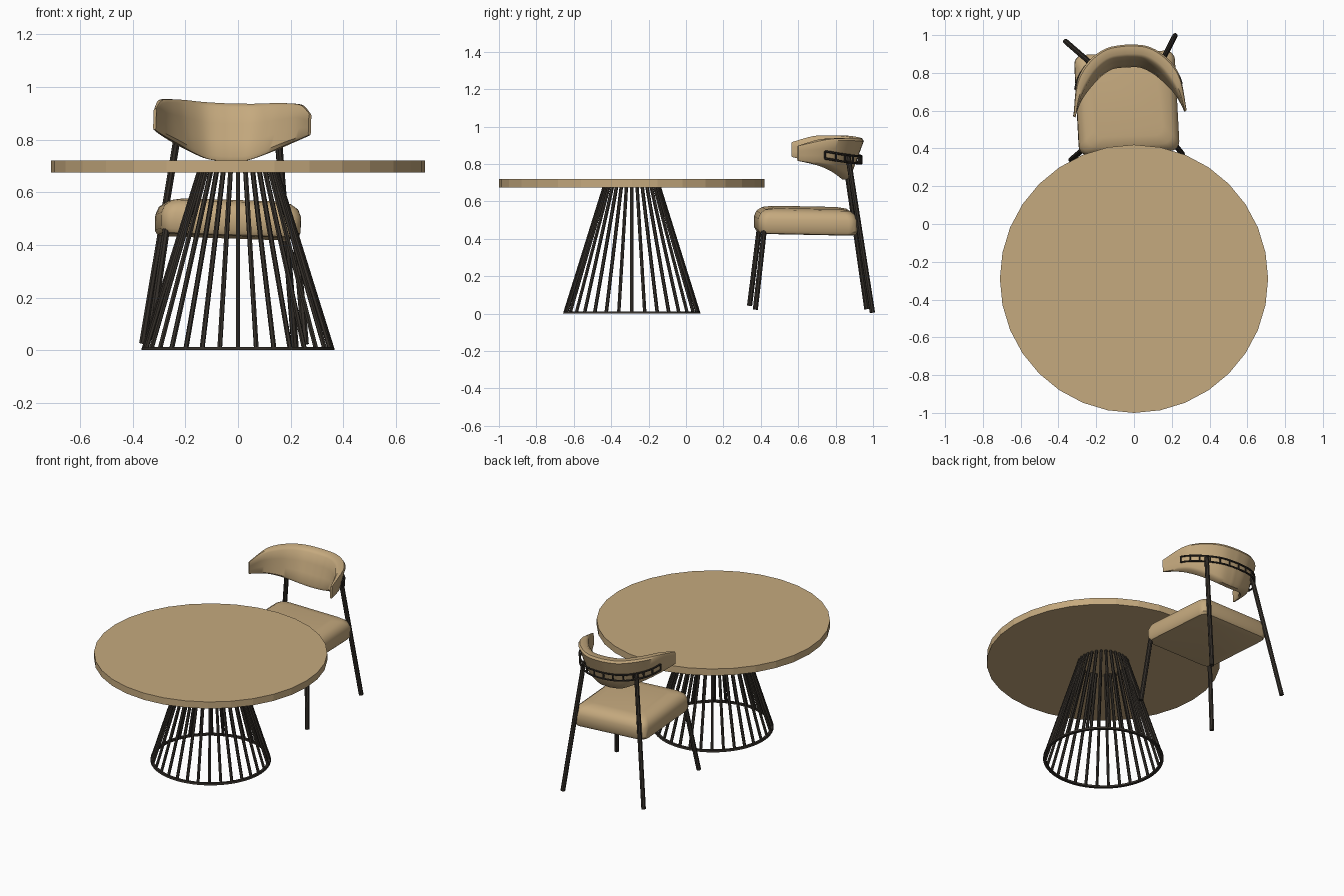
import bpy, bmesh, math
from mathutils import Vector, Matrix

if "Cube" in bpy.data.objects:
    bpy.data.objects.remove(bpy.data.objects["Cube"])

def material(name, rgb):
    m = bpy.data.materials.new(name)
    m.diffuse_color = (*rgb, 1)
    m.use_nodes = True
    m.node_tree.nodes["Principled BSDF"].inputs["Base Color"].default_value = m.diffuse_color
    return m

TAN = material("warm tan", (0.56, 0.40, 0.21))
DARK = material("dark metal", (0.035, 0.029, 0.023))

# The chair stands slightly turned and tilted behind the table
CHAIR = (Matrix.Translation((-0.055, 0.64, 0)) @ Matrix.Rotation(math.radians(3), 4, 'Z')
         @ Matrix.Rotation(math.radians(2), 4, 'Y'))
TABLE = Matrix.Translation((0, -0.29, 0))

def finish(name, bm, mat, matrix, smooth=None):
    bmesh.ops.recalc_face_normals(bm, faces=bm.faces)
    me = bpy.data.meshes.new(name)
    bm.to_mesh(me)
    bm.free()
    ob = bpy.data.objects.new(name, me)
    bpy.context.collection.objects.link(ob)
    me.materials.append(mat)
    ob.matrix_world = matrix
    if smooth:
        bpy.ops.object.select_all(action='DESELECT')
        ob.select_set(True)
        bpy.context.view_layer.objects.active = ob
        bpy.ops.object.shade_smooth_by_angle(angle=math.radians(smooth))
    return ob

def loft(bm, rings, closed=False):
    """Skin a list of point rings; cap the ends unless closed."""
    vs = [[bm.verts.new(p) for p in r] for r in rings]
    n = len(vs[0])
    pairs = list(zip(vs, vs[1:])) + ([(vs[-1], vs[0])] if closed else [])
    for a, b in pairs:
        for i in range(n):
            j = (i + 1) % n
            bm.faces.new((a[i], a[j], b[j], b[i]))
    if not closed:
        bm.faces.new(vs[0])
        bm.faces.new(vs[-1])

def rod(bm, a, b, r, sides=6):
    a, b = Vector(a), Vector(b)
    q = (b - a).to_track_quat('Z', 'Y')
    circle = [q @ Vector((r * math.cos(t), r * math.sin(t), 0))
              for t in (2 * math.pi * (i + .5) / sides for i in range(sides))]
    loft(bm, [[a + c for c in circle], [b + c for c in circle]])

def curve(table, u):
    """Smooth (Catmull-Rom) lookup in a short table, u in 0..1, mirrored at 0."""
    s = u * (len(table) - 1)
    i = min(int(s), len(table) - 2)
    f = s - i
    p1, p2 = table[i], table[i + 1]
    p0 = table[i - 1] if i else p1
    p3 = table[i + 2] if i + 2 < len(table) else 2 * p2 - p1
    return p1 + .5 * f * (p2 - p0 + f * (2*p0 - 5*p1 + 4*p2 - p3 + f * (3*(p1 - p2) + p3 - p0)))

# ---------- Table ----------
bm = bmesh.new()
bmesh.ops.create_cone(bm, cap_ends=True, segments=32, radius1=0.71, radius2=0.71, depth=0.045,
                      matrix=Matrix.Translation((0, 0, 0.6975)))
finish("table_top", bm, TAN, TABLE)

bm = bmesh.new()
for k in range(32):
    c, s = math.cos(k * math.pi / 16), math.sin(k * math.pi / 16)
    rod(bm, (.357 * c, .357 * s, .004), (.147 * c, .147 * s, .677), .0095)
finish("table_base_rods", bm, DARK, TABLE)

bm = bmesh.new()
rings = []
for k in range(64):
    c, s = math.cos(k * math.pi / 32), math.sin(k * math.pi / 32)
    rings.append([(r * c, r * s, z) for r, z in ((.349, 0), (.367, 0), (.365, .013), (.349, .013))])
loft(bm, rings, closed=True)
finish("table_base_ring", bm, DARK, TABLE)

# ---------- Chair seat: stacked rounded squares ----------
bm = bmesh.new()
rings = []
for inset, z in ((.03, .43), (.01, .434), (0, .45), (0, .51), (.012, .54), (.04, .56), (.085, .568)):
    half, rad = .266 - inset, .05
    ring = []
    for q in range(4):
        for k in range(6):
            a = math.pi / 2 * (q + k / 5)
            cx = (half - rad) * (1 if q in (0, 3) else -1)
            cy = (half - rad) * (1 if q < 2 else -1)
            y = cy + rad * math.sin(a)
            ring.append((cx + rad * math.cos(a), y, z - .02 * y))
    rings.append(ring)
loft(bm, rings)
finish("seat", bm, TAN, CHAIR, 40)

# ---------- Chair legs ----------
for name, foot, top in (("front", (.295, -.285, .033), (.245, -.235, .46)),
                        ("rear", (.29, .342, .016), (.187, .215, .85))):
    for side, label in ((-1, "left"), (1, "right")):
        bm = bmesh.new()
        rod(bm, (side * foot[0], *foot[1:]), (side * top[0], *top[1:]), .0145, 8)
        finish(f"{name}_leg_{label}", bm, DARK, CHAIR)

# ---------- Backrest: crescent shell lofted from side to side ----------
OUT_X = (0, .10, .18, .245, .28, .30)
OUT_Y = (.315, .303, .26, .19, .105, -.055)
IN_X = (0, .09, .165, .22, .262, .290)
IN_Y = (.245, .235, .185, .115, .035, -.062)
TOP_Z = (.938, .94, .945, .946, .94, .908)
LOW_Z = (.718, .724, .748, .777, .803, .828)
SECTION = ((0, .08), (0, .36), (0, .65), (0, .93), (.2, 1), (.8, 1),
           (1, .93), (1, .65), (1, .36), (1, .08), (.8, 0), (.2, 0))

bm = bmesh.new()
rings = []
N = 48
for i in range(N + 1):
    t = 2 * i / N - 1
    u, sgn = abs(t), (1 if t > 0 else -1)
    zt, zb = curve(TOP_Z, u), curve(LOW_Z, u)
    outer = Vector((curve(OUT_X, u), curve(OUT_Y, u)))
    inner = Vector((curve(IN_X, u), curve(IN_Y, u)))
    ring = []
    for w, h in SECTION:
        p = inner.lerp(outer, w)
        drop = (1 - h) * (zt - zb)
        lean = drop * (.28 + .09 * w) * (1 - u ** 3)   # lower edge sits further in
        p = p - Vector((p.x, p.y + .02)).normalized() * lean
        ring.append((sgn * p.x, p.y, zb + h * (zt - zb)))
    rings.append(ring)
loft(bm, rings)
finish("backrest", bm, TAN, CHAIR, 45)

# ---------- Ladder-like bracket behind the backrest ----------
def bracket_point(t, upper):
    u = abs(t) * .8
    return Vector(((1 if t > 0 else -1) * (curve(OUT_X, u) + .002), curve(OUT_Y, u) - .018,
                   .805 + .035 * t * t + .038 * upper))

bm = bmesh.new()
STEPS = 24
for i in range(STEPS + 1):
    t = 2 * i / STEPS - 1
    if i < STEPS:
        for upper in (0, 1):
            rod(bm, bracket_point(t, upper), bracket_point(t + 2 / STEPS, upper), .006)
    if i % 2 == 0:
        rod(bm, bracket_point(t, 0), bracket_point(t, 1), .005)
finish("backrest_bracket", bm, DARK, CHAIR)
